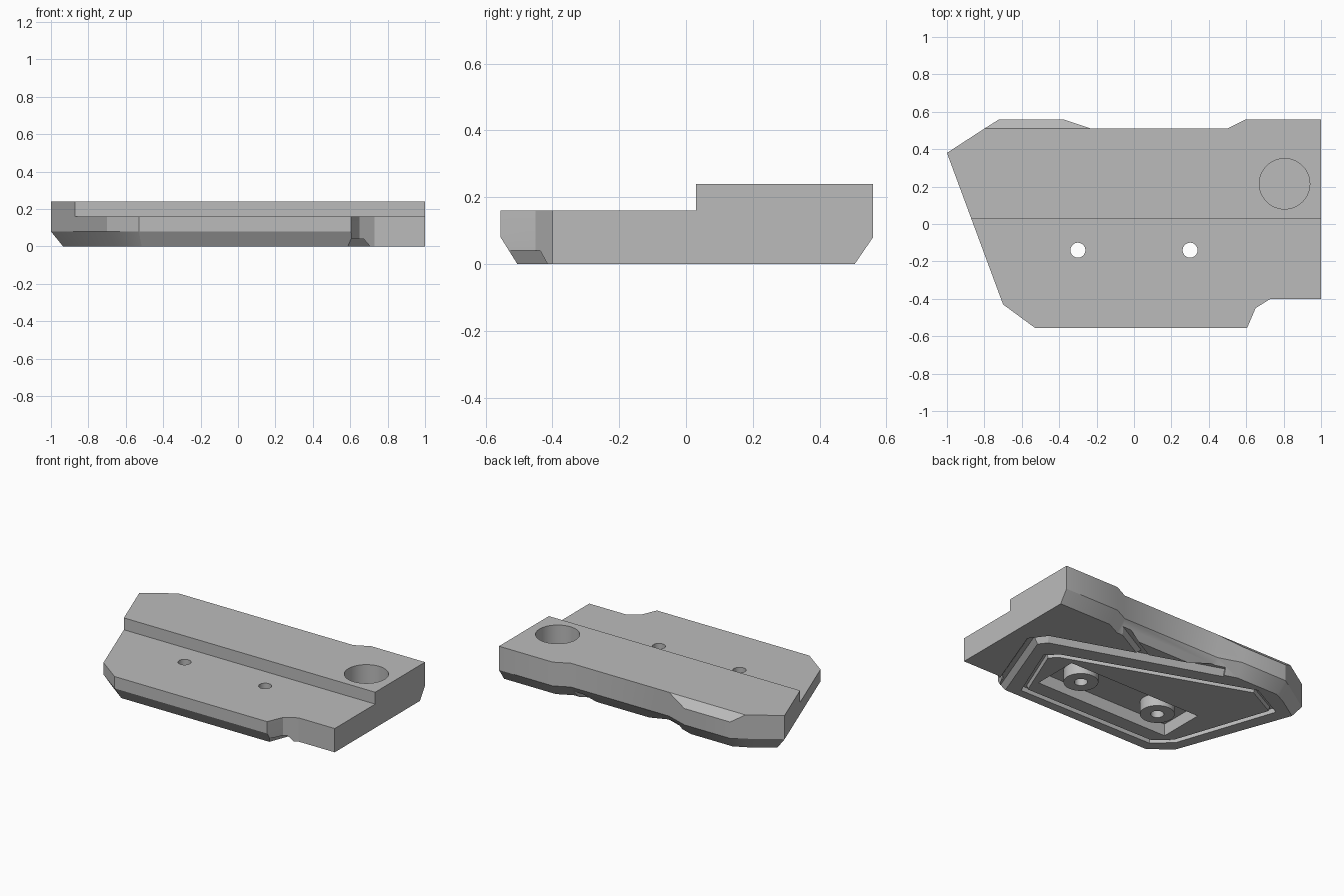
import bpy, bmesh
from mathutils import Vector

cube = bpy.data.objects.get("Cube")
if cube:
    bpy.data.objects.remove(cube, do_unlink=True)

grey = bpy.data.materials.new("plain grey")
grey.use_nodes = True
grey.diffuse_color = (0.5, 0.5, 0.5, 1)
grey.node_tree.nodes["Principled BSDF"].inputs["Base Color"].default_value = (0.5, 0.5, 0.5, 1)


def make(name, bm):
    bmesh.ops.recalc_face_normals(bm, faces=bm.faces)
    mesh = bpy.data.meshes.new(name)
    bm.to_mesh(mesh)
    bm.free()
    mesh.materials.append(grey)
    ob = bpy.data.objects.new(name, mesh)
    bpy.context.collection.objects.link(ob)
    return ob


def box(name, lo, hi):
    bm = bmesh.new()
    bmesh.ops.create_cube(bm, size=1)
    for v in bm.verts:
        v.co = [a + (c + 0.5) * (b - a) for a, b, c in zip(lo, hi, v.co)]
    return make(name, bm)


def cylinder(name, x, y, r, z0, z1):
    bm = bmesh.new()
    bmesh.ops.create_cone(bm, cap_ends=True, segments=48, radius1=r, radius2=r, depth=z1 - z0)
    bmesh.ops.translate(bm, verts=bm.verts, vec=(x, y, (z0 + z1) / 2))
    return make(name, bm)


def channel(name, path, wide, narrow, depth, closed=False):
    """Sweep a trapezoid along a flat path, with mitred corners."""
    bm = bmesh.new()
    pts = [Vector(p) for p in path]
    n = len(pts)
    rings = []
    for i, p in enumerate(pts):
        a = pts[i - 1] if i or closed else p * 2 - pts[1]
        b = pts[(i + 1) % n] if i < n - 1 or closed else p * 2 - pts[i - 1]
        d1, d2 = (p - a).normalized(), (b - p).normalized()
        n1, n2 = Vector((-d1.y, d1.x)), Vector((-d2.y, d2.x))
        side = (n1 + n2) / (1 + n1.dot(n2))
        low = wide + (wide - narrow) / 2
        section = ((-low, -depth / 2), (low, -depth / 2), (narrow, depth), (-narrow, depth))
        rings.append([bm.verts.new((*(p + side * w / 2), z)) for w, z in section])
    for i in range(n if closed else n - 1):
        r, s = rings[i], rings[(i + 1) % n]
        for k in range(4):
            j = (k + 1) % 4
            bm.faces.new((r[k], r[j], s[j], s[k]))
    if not closed:
        bm.faces.new(rings[0])
        bm.faces.new(rings[-1])
    return make(name, bm)


def cut(target, cutter):
    mod = target.modifiers.new("cut", "BOOLEAN")
    mod.operation, mod.solver, mod.object = "DIFFERENCE", "EXACT", cutter
    bpy.context.view_layer.objects.active = target
    bpy.ops.object.modifier_apply(modifier=mod.name)
    bpy.data.objects.remove(cutter, do_unlink=True)


# Plate outline: upper x, y and the matching foot x, y under the chamfer
outline = [(-1, .38, -.935, .365), (-.8, .51, -.78, .465), (-.72, .56, -.7, .505),
           (-.38, .56, -.39, .505), (-.23, .51, -.24, .455), (.5, .51, .515, .455),
           (.6, .56, .615, .505), (1, .56, 1, .505), (1, -.4, 1, -.4), (.73, -.4, .73, -.4),
           (.65, -.45, .65, -.45), (.605, -.555, .61, -.505), (-.53, -.555, -.515, -.505),
           (-.7, -.43, -.655, -.4)]
ramp = (2, 3)
bm = bmesh.new()
foot = [bm.verts.new((u, v, 0)) for x, y, u, v in outline]
waist = [bm.verts.new((x, y, .08)) for x, y, u, v in outline]
rim = [bm.verts.new((x, y, .19 if i in ramp else .24)) for i, (x, y, u, v) in enumerate(outline)]
for lower, upper in ((foot, waist), (waist, rim)):
    for i in range(len(outline)):
        j = (i + 1) % len(outline)
        bm.faces.new((lower[i], lower[j], upper[j], upper[i]))
bm.faces.new(foot)
bm.faces.new(rim[1:5])
bm.faces.new([v for i, v in enumerate(rim) if i not in ramp])
plate = make("plate", bm)

# Lower front shelf and round blind socket
cut(plate, box("shelf_cutter", (-1.2, -1, .16), (1.2, .03, .5)))
cut(plate, cylinder("socket_cutter", .805, .215, .135, .07, .4))

# Underside channels
cut(plate, channel("main_channel", [(.605, -.57), (.84, .05), (.78, .13), (-.3, .5)], .08, .03, .04))
cut(plate, channel("branch_channel", [(.6, .56), (.2, .34)], .06, .03, .04))
cut(plate, channel("ring_groove", [(.6, .02), (-.58, .45), (-.81, .33), (-.59, -.32), (-.48, -.42),
                                   (.5, -.43), (.66, -.04)], .035, .025, .03, True))

# Underside slot with two round pillars left standing, then the screw holes
slot = box("slot_cutter", (-.5, -.31, -.05), (.49, 0, .08))
for x in (-.3, .3):
    cut(slot, cylinder("pillar_cutter", x, -.14, .105, -.2, .2))
cut(plate, slot)
for x in (-.3, .3):
    cut(plate, cylinder("screw_hole_cutter", x, -.14, .04, -.1, .4))

bpy.ops.object.select_all(action="DESELECT")
plate.select_set(True)
bpy.context.view_layer.objects.active = plate
bpy.ops.object.shade_smooth_by_angle(angle=0.5)
